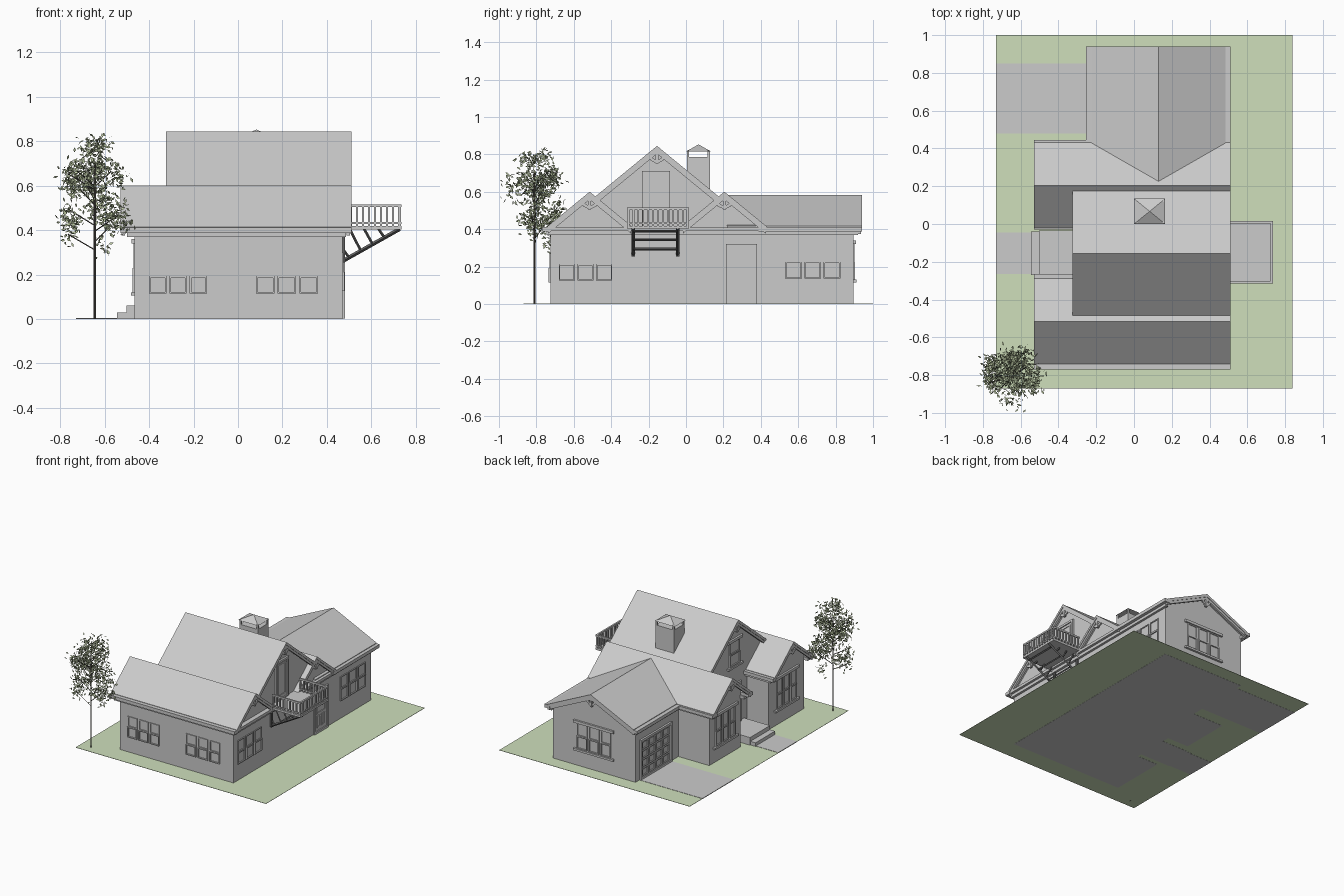
import bpy, bmesh, math, random
from mathutils import Vector

if "Cube" in bpy.data.objects:
    bpy.data.objects.remove(bpy.data.objects["Cube"])
random.seed(4)

def material(name, rgb):
    m = bpy.data.materials.new(name)
    m.diffuse_color = (*rgb, 1)
    m.use_nodes = True
    m.node_tree.nodes["Principled BSDF"].inputs["Base Color"].default_value = m.diffuse_color
    return m

GRASS = material("grass_green", (0.62, 0.74, 0.5))
LEAF = material("leaf_green", (0.5, 0.58, 0.36))
BARK = material("bark_dark", (0.1, 0.09, 0.08))
DARK = material("dark_metal", (0.12, 0.12, 0.12))

def finish(name, bm, mat=None, normals=True):
    if normals:
        bmesh.ops.recalc_face_normals(bm, faces=bm.faces)
    me = bpy.data.meshes.new(name)
    bm.to_mesh(me)
    bm.free()
    ob = bpy.data.objects.new(name, me)
    bpy.context.collection.objects.link(ob)
    if mat:
        me.materials.append(mat)
    return ob

def boxes(name, items, mat=None):
    """Each item is (x0, x1, y0, y1, z0, z1)."""
    bm = bmesh.new()
    for x0, x1, y0, y1, z0, z1 in items:
        c = bmesh.ops.create_cube(bm, size=1)["verts"]
        for v in c:
            v.co = ((x0 + x1) / 2 + v.co.x * (x1 - x0), (y0 + y1) / 2 + v.co.y * (y1 - y0),
                    (z0 + z1) / 2 + v.co.z * (z1 - z0))
    return finish(name, bm, mat)

def prism(name, axis, pts, a0, a1):
    """Extrude a (horizontal, z) profile along x or y."""
    bm = bmesh.new()
    pos = lambda u, z: (a0, u, z) if axis == "x" else (u, a0, z)
    f = bm.faces.new([bm.verts.new(pos(u, z)) for u, z in pts])
    r = bmesh.ops.extrude_face_region(bm, geom=[f])
    d = Vector((a1 - a0, 0, 0)) if axis == "x" else Vector((0, a1 - a0, 0))
    bmesh.ops.translate(bm, vec=d, verts=[g for g in r["geom"] if isinstance(g, bmesh.types.BMVert)])
    return finish(name, bm)

def chevron(name, axis, c, w, peak, s, t, a0, a1):
    top = [(c - w, peak - w * s), (c, peak), (c + w, peak - w * s)]
    return prism(name, axis, top + [(u, z - t) for u, z in reversed(top)], a0, a1)

def gable_walls(name, axis, c, w, peak, s, a0, a1):
    return prism(name, axis, [(c - w, 0), (c + w, 0), (c + w, peak - w * s), (c, peak), (c - w, peak - w * s)], a0, a1)

def strut(name, a, b, w, mat=None):
    a, b = Vector(a), Vector(b)
    bm = bmesh.new()
    bmesh.ops.create_cone(bm, cap_ends=True, segments=4, radius1=w, radius2=w, depth=(b - a).length)
    ob = finish(name, bm, mat)
    ob.location = (a + b) / 2
    ob.rotation_euler = (b - a).to_track_quat("Z", "Y").to_euler()

def on_wall(face, u0, u1, z0, z1, d, d0=-0.004):
    """Box lying on a wall; face = (axis, position, outward sign)."""
    ax, p, s = face
    n0, n1 = sorted((p + s * d0, p + s * d))
    return (n0, n1, u0, u1, z0, z1) if ax == "x" else (u0, u1, n0, n1, z0, z1)

def frame(face, u0, u1, z0, z1, b, d):
    return [on_wall(face, u0, u0 + b, z0, z1, d), on_wall(face, u1 - b, u1, z0, z1, d),
            on_wall(face, u0 + b, u1 - b, z0, z0 + b, d), on_wall(face, u0 + b, u1 - b, z1 - b, z1, d)]

def window(name, face, u0, u1, z0, z1, n=3, gap=0.014, trim=False):
    w = (u1 - u0 - gap * (n - 1)) / n
    parts, zm = [], (z0 + z1) / 2
    for i in range(n):
        a = u0 + i * (w + gap)
        parts += frame(face, a, a + w, zm, z1, 0.007, 0.006)
        parts += frame(face, a, a + w, z0, zm, 0.007, 0.009)
    if trim:
        parts += [on_wall(face, u0 - 0.025, u1 + 0.025, z0 - 0.015, z0, 0.016),
                  on_wall(face, u0 - 0.025, u1 + 0.025, z1, z1 + 0.02, 0.014)]
    boxes(name, parts)

def door(name, face, u0, u1, z0, z1, panels=True):
    b, h = 0.016, z1 - z0
    parts = frame(face, u0, u1, z0, z1, b, 0.012) + [on_wall(face, u0 + b, u1 - b, z0 + b, z1 - b, 0.004)]
    lo = 0.45 if panels else 0.12
    parts += frame(face, u0 + 0.03, u1 - 0.03, z0 + h * lo, z1 - 0.03, 0.008, 0.009)
    if panels:
        m = (u0 + u1) / 2
        parts += frame(face, u0 + 0.035, m - 0.008, z0 + 0.04, z0 + h * 0.4, 0.008, 0.009)
        parts += frame(face, m + 0.008, u1 - 0.035, z0 + 0.04, z0 + h * 0.4, 0.008, 0.009)
    boxes(name, parts)

# Ground, drive and path
boxes("lawn", [(-0.73, 0.84, -0.87, 1.0, 0.001, 0.003)], GRASS)
boxes("driveway", [(-0.73, -0.2, 0.48, 0.85, 0, 0.005)])
boxes("path", [(-0.73, -0.5, -0.265, -0.045, 0, 0.005)])

# Walls: two side gables, tall centre gable, rear wing
S, SW = 0.82, 0.47
for n, c in (("front", -0.515), ("middle", 0.205)):
    gable_walls(n + "_gable_walls", "x", c, 0.21 if c < 0 else 0.185, 0.585, S, -0.465, 0.47)
    chevron(n + "_gable_roof", "x", c, 0.226, 0.6, S, 0.022, -0.53, 0.51)
    for e, x in (("left", -0.525), ("right", 0.489)):
        chevron(f"{n}_rake_{e}", "x", c, 0.222, 0.594, S, 0.036, x, x + 0.016)
gable_walls("centre_walls", "x", -0.155, 0.33, 0.83, S, -0.29, 0.469)
chevron("centre_roof", "x", -0.155, 0.334, 0.845, S, 0.022, -0.325, 0.51)
for e, x in (("left", -0.32), ("right", 0.489)):
    chevron("centre_rake_" + e, "x", -0.155, 0.33, 0.839, S, 0.036, x, x + 0.016)
gable_walls("wing_walls", "y", 0.13, 0.34, 0.565, SW, 0.24, 0.895)
chevron("wing_roof", "y", 0.13, 0.355, 0.583, SW, 0.022, 0.22, 0.94)
chevron("wing_rake", "y", 0.13, 0.355, 0.577, SW, 0.036, 0.92, 0.936)

# Eaves: stepped boards (x0, x1, y0, y1), outer board over inner board
eaves = [(-0.53, 0.51, -0.77, -0.725), (-0.53, -0.29, -0.305, -0.265), (-0.53, -0.29, -0.03, 0.022),
         (-0.53, -0.21, 0.388, 0.445), (-0.255, -0.208, 0.388, 0.94), (0.468, 0.51, 0.388, 0.94)]
boxes("eave_gutters", [(*e, 0.388, 0.412) for e in eaves])
boxes("right_cornice", [(0.465, 0.505, -0.765, 0.39, 0.39, 0.41), (0.465, 0.487, -0.745, 0.92, 0.368, 0.39)])
boxes("eave_soffits", [(-0.5, 0.487, -0.745, -0.72, 0.368, 0.39), (-0.5, -0.28, -0.31, -0.283, 0.368, 0.39),
                       (-0.5, -0.28, -0.01, 0.03, 0.368, 0.39), (-0.5, -0.2, 0.38, 0.42, 0.368, 0.39),
                       (-0.232, -0.2, 0.4, 0.92, 0.368, 0.39)])

# Gable peak ornaments
def ornament(name, axis, c, peak, s, a):
    prism(name + "_post", axis, [(c - 0.008, peak - 0.095), (c + 0.008, peak - 0.095), (c + 0.008, peak - 0.03),
                                 (c - 0.008, peak - 0.03)], a - 0.008, a + 0.008)
    for k in (-1, 1):
        u = c + k * 0.036
        prism(name + "_brace", axis, [(c, peak - 0.095), (c, peak - 0.078), (u, peak - 0.045 - 0.036 * s + 0.018),
                                      (u, peak - 0.06 - 0.036 * s + 0.012)], a - 0.005, a + 0.005)

for n, c, p, xl in (("front", -0.515, 0.6, -0.517), ("middle", 0.205, 0.6, -0.517), ("centre", -0.155, 0.845, -0.312)):
    ornament(n + "_left_ornament", "x", c, p, S, xl)
    ornament(n + "_right_ornament", "x", c, p, S, 0.497)
ornament("wing_ornament", "y", 0.13, 0.583, SW, 0.928)

# Windows and doors
R, F, L, B = ("x", 0.47, 1), ("y", -0.725, -1), ("x", -0.465, -1), ("y", 0.895, 1)
window("right_front_window", R, -0.68, -0.395, 0.125, 0.3)
window("right_rear_window", R, 0.53, 0.825, 0.135, 0.315)
window("front_window_left", F, -0.4, -0.14, 0.115, 0.27)
window("front_window_right", F, 0.08, 0.36, 0.115, 0.27)
window("rear_window", B, -0.01, 0.27, 0.13, 0.32, trim=True)
window("left_front_window", L, -0.63, -0.4, 0.12, 0.34, trim=True)
window("left_middle_window", L, 0.09, 0.32, 0.12, 0.34, trim=True)
window("attic_window", ("x", -0.29, -1), -0.215, -0.095, 0.5, 0.68, n=1, trim=True)
door("side_door", R, 0.215, 0.38, 0.003, 0.32)
door("balcony_door", R, -0.235, -0.085, 0.41, 0.71, panels=False)
door("front_door", ("x", -0.29, -1), -0.225, -0.085, 0.06, 0.36)

# Garage door with panels
G = ("x", -0.21, -1)
garage = frame(G, 0.48, 0.85, 0.003, 0.3, 0.018, 0.014)
for r in range(4):
    for c in range(4):
        y, z = 0.503 + c * 0.082, 0.02 + r * 0.066
        garage += frame(G, y, y + 0.076, z, z + 0.06, 0.008, 0.008)
boxes("garage_door", garage)

# Porch and steps
boxes("porch_steps", [(-0.545, -0.5, -0.27, -0.04, 0, 0.03), (-0.503, -0.29, -0.27, -0.035, 0, 0.06)])

# Chimney with open cap
boxes("chimney", [(0.01, 0.16, 0.005, 0.128, 0.5, 0.785)])
boxes("chimney_posts", [(x, x + 0.012, y, y + 0.012, 0.78, 0.82) for x in (0.01, 0.148) for y in (0.005, 0.116)])
bm = bmesh.new()
base = [bm.verts.new(p) for p in ((0, 0, 0.815), (0.165, 0, 0.815), (0.165, 0.134, 0.815), (0, 0.134, 0.815))]
tip = bm.verts.new((0.083, 0.067, 0.853))
bm.faces.new(base)
for i in range(4):
    bm.faces.new((base[i], base[(i + 1) % 4], tip))
finish("chimney_cap", bm)

# Balcony deck, railing and braces
boxes("balcony_deck", [(0.47, 0.735, -0.315, 0.015, 0.403, 0.418)])
rail = []
for z0, z1 in ((0.503, 0.515), (0.428, 0.436)):
    rail += [(0.723, 0.735, -0.315, 0.015, z0, z1)]
    rail += [(0.5, 0.735, y, y + 0.012, z0, z1) for y in (-0.315, 0.003)]
for i in range(13):
    y = -0.313 + i * 0.0265
    rail.append((0.724, 0.733, y, y + 0.01, 0.41, 0.51))
for i in range(9):
    x = 0.505 + i * 0.027
    rail += [(x, x + 0.009, y, y + 0.01, 0.41, 0.51) for y in (-0.314, 0.004)]
boxes("balcony_railing", rail)
for y in (-0.283, -0.045):
    strut("balcony_brace", (0.47, y, 0.26), (0.728, y, 0.405), 0.009, DARK)
    boxes("brace_wall_post", [(0.468, 0.482, y - 0.009, y + 0.009, 0.255, 0.405)], DARK)
    for k in range(4):
        x = 0.5 + k * 0.053
        z = 0.277 + (x - 0.5) * 0.562
        strut("brace_web", (x, y, z), (x - 0.062 + k * 0.012, y, 0.405 if k else 0.36), 0.006, DARK)
for x in (0.53, 0.62, 0.70):
    z = 0.26 + (x - 0.47) * 0.562
    strut("brace_crossbar", (x, -0.283, z), (x, -0.045, z), 0.007, DARK)

# Tree: trunk, branches and scattered leaf cards
T = Vector((-0.645, -0.81, 0))
strut("tree_trunk", T, T + Vector((0, 0, 0.7)), 0.006, BARK)
bm = bmesh.new()
for k in range(52):
    h = random.uniform(0.3, 0.8)
    reach = 0.155 * math.sin(math.pi * min(1, max(0.08, (h - 0.2) / 0.66))) ** 0.7
    a, r = random.uniform(0, 2 * math.pi), reach * math.sqrt(random.random())
    c = T + Vector((r * math.cos(a), r * math.sin(a), h))
    if k % 4 == 0:
        strut("tree_branch", T + Vector((0, 0, min(0.65, h - 0.07))), c, 0.0025, BARK)
    for j in range(26):
        p = c + Vector([random.gauss(0, 0.022) for _ in range(3)])
        d = Vector([random.gauss(0, 1) for _ in range(3)]).normalized()
        e = d.cross(Vector([random.gauss(0, 1) for _ in range(3)])).normalized()
        pts = [p + d * 0.013, p + e * 0.006, p - d * 0.013, p - e * 0.006]
        for q in pts:
            q.y, q.z = max(q.y, -1.0), min(q.z, 0.84)
        bm.faces.new([bm.verts.new(q) for q in pts])
finish("tree_leaves", bm, LEAF, normals=False)
